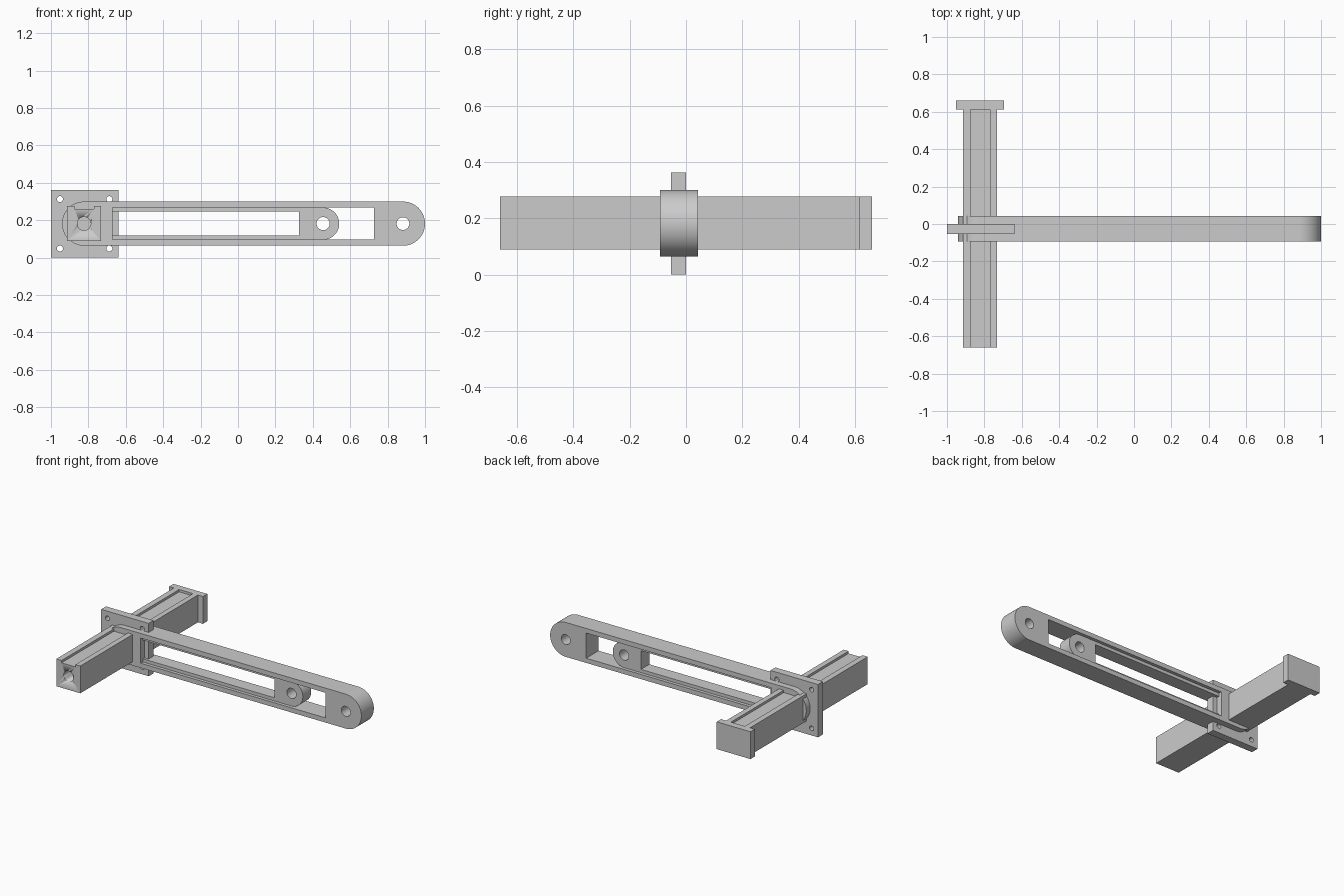
import bpy, bmesh
from math import sin, cos, pi

if "Cube" in bpy.data.objects:
    bpy.data.objects.remove(bpy.data.objects["Cube"])

ZC = 0.182      # height of the common centre line
XP = -0.823     # x of the crossing post


def circle(x, z, r, n=48):
    return [(x + r * cos(2 * pi * i / n), z + r * sin(2 * pi * i / n)) for i in range(n)]


def rect(x0, x1, z0, z1):
    return [(x0, z0), (x1, z0), (x1, z1), (x0, z1)]


def arc(x, r, a0, n=32):
    return [(x + r * cos(a0 + pi * i / n), ZC + r * sin(a0 + pi * i / n)) for i in range(n + 1)]


def extrude(name, loops, y0, y1):
    """Fill an x-z outline (first loop) with holes (other loops), extruded along y."""
    bm = bmesh.new()
    edges = []
    for loop in loops:
        vs = [bm.verts.new((x, y0, z)) for x, z in loop]
        edges += [bm.edges.new((vs[i - 1], vs[i])) for i in range(len(vs))]
    bmesh.ops.triangle_fill(bm, use_beauty=True, use_dissolve=False, edges=edges)
    ext = bmesh.ops.extrude_face_region(bm, geom=bm.faces[:], use_keep_orig=True)
    moved = [g for g in ext["geom"] if isinstance(g, bmesh.types.BMVert)]
    bmesh.ops.translate(bm, verts=moved, vec=(0, y1 - y0, 0))
    bmesh.ops.recalc_face_normals(bm, faces=bm.faces[:])
    me = bpy.data.meshes.new(name)
    bm.to_mesh(me)
    bm.free()
    ob = bpy.data.objects.new(name, me)
    bpy.context.collection.objects.link(ob)
    bpy.ops.object.select_all(action='DESELECT')
    bpy.context.view_layer.objects.active = ob
    ob.select_set(True)
    bpy.ops.object.shade_smooth_by_angle(angle=0.5)
    return ob


# Square mounting plate with four screw holes
holes = [circle(-0.82 + sx * 0.132, 0.181 + sz * 0.132, 0.016, 24)
         for sx in (-1, 1) for sz in (-1, 1)]
extrude("mounting_plate", [rect(-1, -0.64, 0, 0.362)] + holes, -0.053, 0)

# Outer link: round-ended bar with a long window and pivot hole
extrude("outer_link",
        [arc(0.882, 0.118, -pi / 2) + arc(XP, 0.118, pi / 2),
         rect(-0.672, 0.727, 0.096, 0.268), circle(0.882, ZC, 0.034)],
        -0.093, 0.042)

# Inner slider: thinner, sits in the window, round at its right end
extrude("inner_slider",
        [arc(0.455, 0.086, -pi / 2) + [(-0.672, ZC + 0.086), (-0.672, ZC + 0.064),
         (0.327, ZC + 0.064), (0.327, ZC - 0.064), (-0.672, ZC - 0.064), (-0.672, ZC - 0.086)],
         circle(0.455, ZC, 0.035)],
        -0.071, 0.02)

# Crossing post with a shallow groove along its top
post = extrude("cross_post",
               [[(-0.915, 0.09), (-0.733, 0.09), (-0.733, 0.277), (-0.77, 0.277),
                 (-0.77, 0.261), (-0.875, 0.261), (-0.875, 0.277), (-0.915, 0.277)]],
               -0.66, 0.613)

# Blind bore in the front end of the post
cutter = extrude("bore_cutter", [circle(XP, ZC, 0.036)], -0.7, -0.5)
cutter.hide_render = True
mod = post.modifiers.new("bore", 'BOOLEAN')
mod.operation = 'DIFFERENCE'
mod.solver = 'EXACT'
mod.object = cutter
bpy.context.view_layer.objects.active = post
bpy.ops.object.modifier_apply(modifier="bore")
bpy.data.objects.remove(cutter)

# Wider end cap at the back of the post
extrude("post_end_cap", [rect(-0.951, -0.695, 0.09, 0.277)], 0.613, 0.66)
